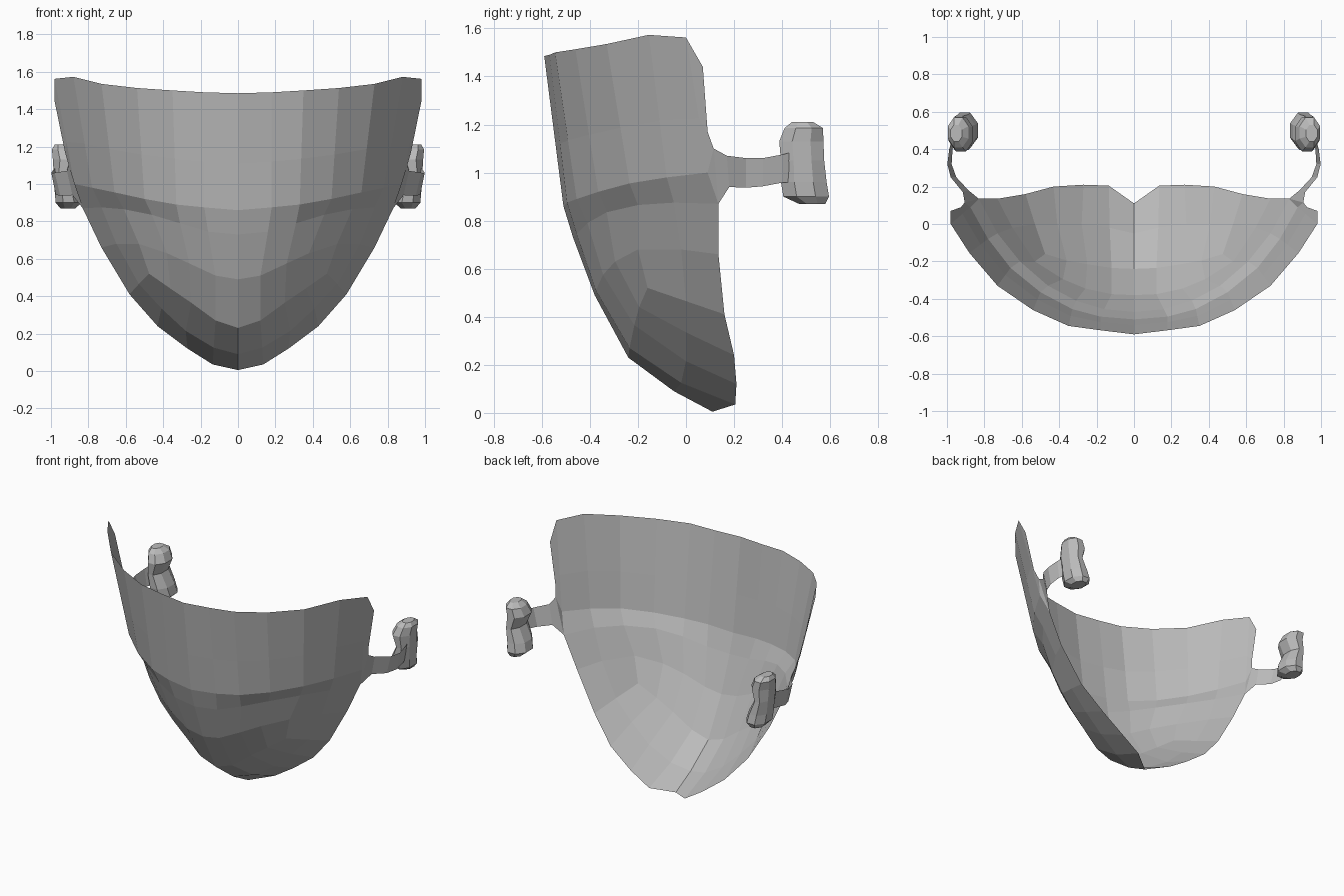
import bpy, bmesh, math
from mathutils import Vector

if "Cube" in bpy.data.objects:
    bpy.data.objects.remove(bpy.data.objects["Cube"])

grey = bpy.data.materials.new("neutral grey")
grey.diffuse_color = (0.5, 0.5, 0.5, 1)
grey.use_nodes = True
grey.node_tree.nodes["Principled BSDF"].inputs["Base Color"].default_value = grey.diffuse_color


def make_object(name, verts, faces):
    """Flat-shaded half part, mirrored across x = 0."""
    mesh = bpy.data.meshes.new(name)
    bm = bmesh.new()
    bv = [bm.verts.new(v) for v in verts]
    for f in faces:
        bm.faces.new([bv[i] for i in f])
    bmesh.ops.remove_doubles(bm, verts=bm.verts[:], dist=0.0005)
    bmesh.ops.recalc_face_normals(bm, faces=bm.faces[:])
    # open sheets: make the outside (away from the face) the front side
    if any(e.is_boundary for e in bm.edges):
        if sum(f.normal.dot(Vector((1, -1, 0))) * f.calc_area() for f in bm.faces) < 0:
            bmesh.ops.reverse_faces(bm, faces=bm.faces[:])
    bm.to_mesh(mesh)
    bm.free()
    mesh.materials.append(grey)
    obj = bpy.data.objects.new(name, mesh)
    bpy.context.collection.objects.link(obj)
    mirror = obj.modifiers.new("mirror", 'MIRROR')
    mirror.use_clip = True
    return obj


def strips(rows):
    """Vertices and quads joining consecutive rows of equal length."""
    n = len(rows[0])
    verts = [p for r in rows for p in r]
    faces = [(i * n + j, i * n + j + 1, (i + 1) * n + j + 1, (i + 1) * n + j)
             for i in range(len(rows) - 1) for j in range(n - 1)]
    return verts, faces


# Shell rows, centre line to side edge
top = [(0, -.59, 1.485), (.18, -.568, 1.49), (.35, -.545, 1.5), (.54, -.46, 1.513),
       (.73, -.33, 1.535), (.88, -.155, 1.573), (.98, 0, 1.562)]
cheek = [(0, -.51, .86), (.18, -.495, .875), (.33, -.455, .89), (.5, -.365, .92),
         (.66, -.235, .955), (.78, -.08, .98), (.875, .09, 1.0)]
lip = [(0, -.47, .73), (.16, -.455, .745), (.31, -.41, .79), (.46, -.33, .835),
       (.61, -.2, .865), (.73, -.05, .875), (.83, .135, .87)]
jaw = [(0, -.38, .49), (.12, -.375, .51), (.26, -.345, .575), (.38, -.295, .63),
       (.53, -.2, .68), (.65, -.02, .68), (.73, .135, .66)]
chin = [(0, -.24, .23), (.12, -.235, .27), (.25, -.215, .365), (.36, -.195, .44),
        (.475, -.16, .52), (.53, 0, .465), (.58, .16, .41)]
brow = [tuple(Vector(a).lerp(Vector(b), 0.6)) for a, b in zip(top, cheek)]
verts, faces = strips([top, brow, cheek, lip, jaw, chin])

# Underside of the chin, sharing its last column with the side wall
under = [(0, -.05, .09), (.13, -.02, .125), (.28, 0, .215), (.41, 0, .335), chin[5]]
rim = [(0, .11, .005), (.135, .205, .035), (.27, .21, .12), (.43, .20, .24), chin[6]]
v2, f2 = strips([chin[:5], under, rim])
base = len(verts)
verts += v2
faces += [tuple(i + base for i in f) for f in f2]

# Rear edge of the temple, down to the strap root
root = (.905, .115, 1.10)
base = len(verts)
verts += [(.98, .07, 1.44), (.925, .09, 1.17), root]
faces += [(6, base, base + 1, 13), (13, base + 1, base + 2, 20), (20, base + 2, 27)]
make_object("mask_shell", verts, faces)

# Side strap: thin band curving back to the ear pad
upper = [root, (.915, .17, 1.07), (.98, .25, 1.06), (.998, .32, 1.06), (.988, .40, 1.075), (.97, .46, 1.09)]
lower = [lip[6], (.885, .18, .94), (.95, .25, .937), (.975, .32, .943), (.97, .40, .958), (.95, .46, .96)]
make_object("side_strap", *strips([upper, lower]))

# Ear pad: waisted low-poly block; rings are (z, centre x, centre y, radius x, radius y)
rings = [(.87, .91, .525, .04, .055), (.90, .905, .50, .07, .095), (.96, .915, .49, .065, .095),
         (1.05, .94, .485, .045, .09), (1.13, .925, .48, .065, .092),
         (1.185, .94, .49, .055, .08), (1.21, .95, .485, .03, .045)]
SIDES = 8
pad = []
for z, cx, cy, rx, ry in rings:
    for k in range(SIDES):
        a = math.tau * (k + 0.5) / SIDES
        s = 1 / math.cos(math.pi / SIDES)
        pad.append((cx + rx * s * math.cos(a), cy + ry * s * math.sin(a), z))
pf = [(i * SIDES + k, i * SIDES + (k + 1) % SIDES,
       (i + 1) * SIDES + (k + 1) % SIDES, (i + 1) * SIDES + k)
      for i in range(len(rings) - 1) for k in range(SIDES)]
pf += [tuple(range(SIDES))[::-1], tuple(range(len(pad) - SIDES, len(pad)))]
make_object("ear_pad", pad, pf)
